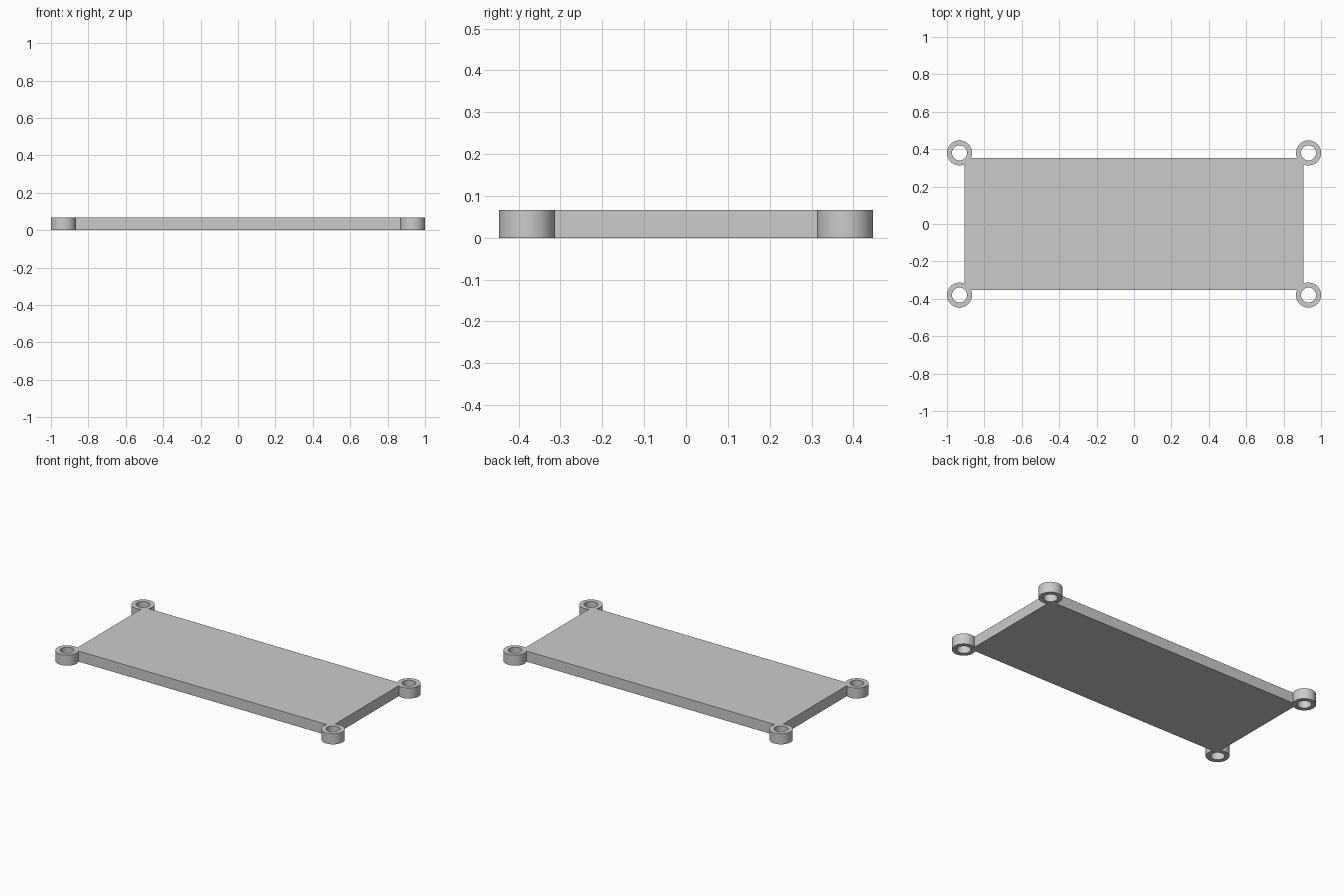
import bpy

cube = bpy.data.objects.get("Cube")
if cube:
    bpy.data.objects.remove(cube, do_unlink=True)

HEIGHT = 0.067
PLATE_X, PLATE_Y = 0.905, 0.352
LUG_X, LUG_Y = 0.933, 0.38
LUG_R, HOLE_R = 0.067, 0.04
CORNERS = [(sx * LUG_X, sy * LUG_Y) for sx in (-1, 1) for sy in (-1, 1)]

grey = bpy.data.materials.new("light grey")
grey.use_nodes = True
colour = (0.6, 0.6, 0.6, 1)
grey.diffuse_color = colour
grey.node_tree.nodes["Principled BSDF"].inputs["Base Color"].default_value = colour


def cylinder(name, radius, depth, x, y):
    bpy.ops.mesh.primitive_cylinder_add(vertices=64, radius=radius, depth=depth,
                                        location=(x, y, HEIGHT / 2))
    obj = bpy.context.object
    obj.name = name
    obj.data.materials.append(grey)
    return obj


def combine(target, tool, operation):
    mod = target.modifiers.new(operation.lower(), 'BOOLEAN')
    mod.operation = operation
    mod.solver = 'EXACT'
    mod.object = tool
    bpy.context.view_layer.objects.active = target
    bpy.ops.object.modifier_apply(modifier=mod.name)
    bpy.data.objects.remove(tool, do_unlink=True)


# Flat rectangular plate
bpy.ops.mesh.primitive_cube_add(size=2, location=(0, 0, HEIGHT / 2))
plate = bpy.context.object
plate.name = "mounting_plate"
plate.scale = (PLATE_X, PLATE_Y, HEIGHT / 2)
bpy.ops.object.transform_apply(location=True, rotation=False, scale=True)
plate.data.materials.append(grey)

# Round screw lugs on the corners, then the through holes
for x, y in CORNERS:
    combine(plate, cylinder("lug", LUG_R, HEIGHT, x, y), 'UNION')
for x, y in CORNERS:
    combine(plate, cylinder("hole_cutter", HOLE_R, HEIGHT * 2, x, y), 'DIFFERENCE')

# Smooth round walls, crisp edges
bpy.ops.object.select_all(action='DESELECT')
plate.select_set(True)
bpy.context.view_layer.objects.active = plate
bpy.ops.object.shade_smooth_by_angle(angle=0.5)
